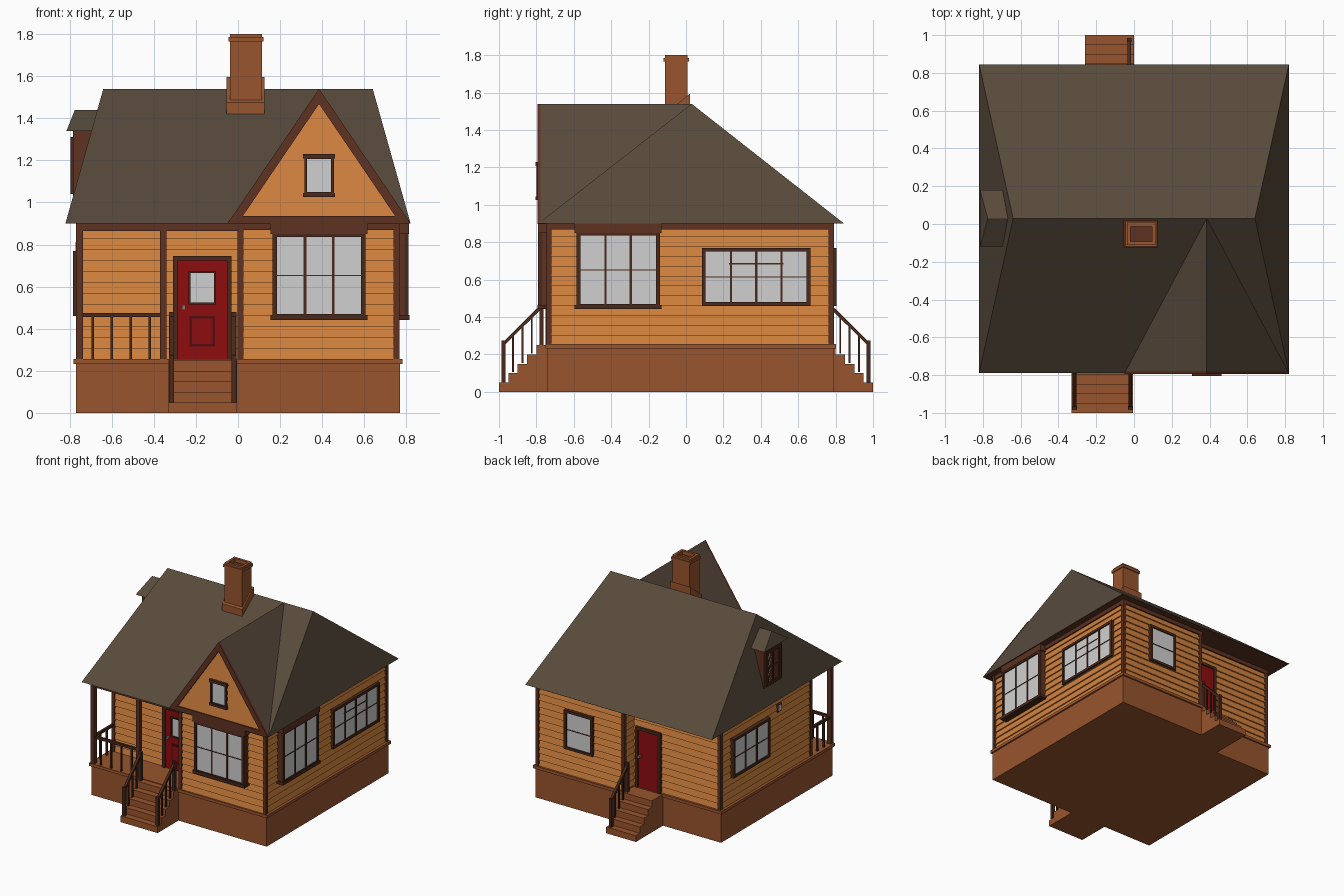
import bpy, bmesh
from mathutils import Vector

if "Cube" in bpy.data.objects:
    bpy.data.objects.remove(bpy.data.objects["Cube"])


def material(name, rgb):
    m = bpy.data.materials.new(name)
    m.diffuse_color = (*rgb, 1)
    m.use_nodes = True
    m.node_tree.nodes["Principled BSDF"].inputs["Base Color"].default_value = m.diffuse_color
    return m


SIDING = material("orange siding", (0.645, 0.223, 0.048))
BRICK = material("brick brown", (0.314, 0.089, 0.027))
TRIM = material("brown trim", (0.112, 0.032, 0.016))
DARK = material("dark wood", (0.065, 0.022, 0.011))
DOOR = material("red door paint", (0.270, 0.004, 0.005))
DEEP = material("deep red", (0.09, 0.003, 0.004))
GLASS = material("pale glass", (0.631, 0.631, 0.631))
ROOF = material("roof brown", (0.098, 0.069, 0.045))
METAL = material("grey metal", (0.25, 0.23, 0.2))


def build(name, mat, lofts):
    """One object out of solids, each a loft between two equal outlines."""
    bm = bmesh.new()
    for a, b in lofts:
        va = [bm.verts.new(p) for p in a]
        vb = [bm.verts.new(p) for p in b]
        bm.faces.new(va)
        bm.faces.new(vb[::-1])
        for i in range(len(va)):
            j = (i + 1) % len(va)
            bm.faces.new((va[i], vb[i], vb[j], va[j]))
    bmesh.ops.recalc_face_normals(bm, faces=bm.faces)
    me = bpy.data.meshes.new(name)
    bm.to_mesh(me)
    bm.free()
    me.materials.append(mat)
    ob = bpy.data.objects.new(name, me)
    bpy.context.collection.objects.link(ob)
    return ob


def box(x0, x1, y0, y1, z0, z1):
    r = [(x0, y0), (x1, y0), (x1, y1), (x0, y1)]
    return [(*p, z0) for p in r], [(*p, z1) for p in r]


def slab_x(pts, x0, x1):          # y,z profile extruded along x
    return [(x0, *p) for p in pts], [(x1, *p) for p in pts]


def slab_y(pts, y0, y1):          # x,z profile extruded along y
    return [(x, y0, z) for x, z in pts], [(x, y1, z) for x, z in pts]


def offset(poly, d):              # grow a rectilinear outline
    out = []
    for i, p in enumerate(poly):
        p, a, b = Vector(p), Vector(poly[i - 1]), Vector(poly[(i + 1) % len(poly)])
        e, f = (p - a).normalized(), (b - p).normalized()
        out.append((p.x + d * (e.y + f.y), p.y - d * (e.x + f.x)))
    return out


def layer(poly, z0, z1, d0=0, d1=0):
    return ([(*p, z0) for p in offset(poly, d0)], [(*p, z1) for p in offset(poly, d1)])


def wbox(side, plane, u0, u1, d0, d1, z0, z1):
    """Box on a wall: u runs along the wall, d points outwards."""
    s = -1 if side in "FL" else 1
    a, b = sorted((plane + s * d0, plane + s * d1))
    return box(u0, u1, a, b, z0, z1) if side in "FB" else box(a, b, u0, u1, z0, z1)


def window(name, side, plane, u0, u1, z0, z1, cols=1, rows=1, d=0.025, f=0.02):
    w = lambda *a: wbox(side, plane, *a)
    bars = [w(u0, u1, 0, d, z0, z0 + f), w(u0, u1, 0, d, z1 - f, z1),
            w(u0, u0 + f, 0, d, z0, z1), w(u1 - f, u1, 0, d, z0, z1)]
    for i in range(1, cols):
        u = u0 + f + (u1 - u0 - 2 * f) * i / cols
        bars.append(w(u - 0.006, u + 0.006, 0, d - 0.004, z0 + f, z1 - f))
    for i in range(1, rows):
        z = z0 + f + (z1 - z0 - 2 * f) * i / rows
        bars.append(w(u0 + f, u1 - f, 0, d - 0.006, z - 0.003, z + 0.003))
    build(name + "_frame", DARK, bars)
    build(name + "_glass", GLASS, [w(u0 + f, u1 - f, d - 0.016, d - 0.01, z0 + f, z1 - f)])


# foundation with its ledge
base = [(-.77, -.74), (.77, -.74), (.77, .79), (0, .79), (0, .66), (-.77, .66)]
build("foundation", BRICK, [layer(base, 0, 0.232)])
build("foundation_ledge", BRICK, [layer(base, 0.232, 0.255, 0.012, 0.012)])

# lapped siding walls
wall = [(-.75, -.48), (.01, -.48), (.01, -.73), (.75, -.73), (.75, .775),
        (.005, .775), (.005, .645), (-.75, .645)]
N, H = 12, 0.0525
build("wall_siding", SIDING, [layer(wall, .25 + i * H, .25 + (i + 1) * H, 0.012, 0.002) for i in range(N)])
build("frieze_board", TRIM, [layer(wall, 0.868, 0.902, 0.015, 0.015)])

# corner boards, porch posts and porch beams
corners = [(.754, -.732), (.754, .776), (.012, -.73), (.006, .774), (-.752, .645), (-.752, -.48)]
build("corner_boards", TRIM, [box(x - .014, x + .014, y - .014, y + .014, .25, .9) for x, y in corners])
build("porch_posts", TRIM, [box(x - .016, x + .016, -.75, -.718, .25, .9) for x in (-.753, -.355)])
build("porch_beams", TRIM, [box(-.769, .01, -.748, -.72, .865, .902), box(-.769, -.737, -.72, -.48, .865, .902)])

# porch railing
rails = [box(-.74, -.37, -.742, -.724, .455, .475), box(-.762, -.744, -.72, -.49, .455, .475)]
rails += [box(x - .006, x + .006, -.739, -.727, .25, .46) for x in (-.69, -.6, -.51, -.42)]
rails += [box(-.759, -.747, y - .006, y + .006, .25, .46) for y in (-.65, -.57)]
build("porch_railing", DARK, rails)


# steps and sloping handrails
def steps(name, s, x0, x1, y_in, rail_x):
    pts = [(s * 1.0, 0)]
    for i in range(5):
        y = 1 - .05 * i
        pts += [(s * y, .05 * (i + 1)), (s * (y - .05 if i < 4 else y_in), .05 * (i + 1))]
    pts.append((s * y_in, 0))
    build(name + "_steps", BRICK, [slab_x(pts, x0, x1)])
    for k, x in enumerate(rail_x):
        parts = []
        for y, z0, z1 in ((.975, .05, .275), (.772, .22, .48)):
            a, b = sorted((s * (y - .011), s * (y + .011)))
            parts.append(box(x - .012, x + .012, a, b, z0, z1))
        prof = [(.975, .245), (.975, .27), (.772, .47), (.772, .445)]
        parts.append(slab_x([(s * y, z) for y, z in prof], x - .01, x + .01))
        for i in range(3):
            y = .925 - .05 * i
            a, b = sorted((s * (y - .005), s * (y + .005)))
            parts.append(box(x - .005, x + .005, a, b, 1.05 - y - .02, 1.235 - y))
        build(f"{name}_handrail_{k + 1}", DARK, parts)


steps("front", -1, -.33, -.005, .73, (-.315, -.02))
steps("back", 1, -.26, 0, .65, (-.025,))

# main hipped roof and gable roof
e, r = .9, 1.54
hip = build("main_roof", ROOF, [])
gable = build("gable_roof", ROOF, [])
for ob, vs, fs in (
    (hip, [(-.82, -.79, e), (.82, -.79, e), (.82, .845, e), (-.82, .845, e), (-.64, .03, r), (.64, .03, r)],
     [(3, 2, 1, 0), (0, 1, 5, 4), (2, 3, 4, 5), (1, 2, 5), (3, 0, 4)]),
    (gable, [(-.05, -.778, e), (.82, -.778, e), (.385, -.778, r), (.385, .03, r)],
     [(0, 1, 2), (1, 3, 2), (0, 2, 3), (0, 3, 1)])):
    ob.data.from_pydata(vs, [], fs)
    ob.data.materials.append(TRIM)
    for p in ob.data.polygons:
        p.material_index = int(p.normal.z < -.5)   # soffit

# gable siding, rake boards, window
half = lambda z: .435 * (1.54 - z) / .64 - .02
rows = []
for i in range(11):
    z0, z1 = .92 + .05 * i, .97 + .05 * i
    q = lambda z, y: [(.385 - half(z), y, z), (.385 + half(z), y, z),
                      (.385 + half(z), -.77, z), (.385 - half(z), -.77, z)]
    rows.append((q(z0, -.787), q(z1, -.78)))
build("gable_siding", SIDING, rows)
rake = [(-.05, .9), (.385, 1.54), (.385, 1.468), (.022, .934), (0, .9)]
build("gable_rakes", TRIM, [slab_y(rake, -.795, -.77),
                            slab_y([(.77 - x, z) for x, z in rake], -.795, -.77),
                            slab_y([(-.02, .897), (.79, .897), (.75, .936), (.02, .936)], -.794, -.75)])
window("gable_window", "F", -.775, .315, .455, 1.035, 1.22, f=.014)
build("gable_window_caps", DARK, [wbox("F", -.775, .308, .462, 0, .03, 1.208, 1.23),
                                  wbox("F", -.775, .308, .462, 0, .03, 1.025, 1.045)])

# box bay windows on the front and right
for nm, side, pl, a, b in (("front_bay", "F", -.73, .165, .605), ("right_bay", "R", .75, -.585, -.14)):
    build(nm + "_box", TRIM, [wbox(side, pl, a, b, 0, .04, .46, .9),
                              wbox(side, pl, a - .01, b + .01, 0, .062, .85, .9)])
    window(nm + "_window", side, pl, a, b, .45, .855, 3, 2, d=.06)
    build(nm + "_sill", DARK, [wbox(side, pl, a - .01, b + .01, 0, .065, .442, .465)])

# plain windows and the vent
window("right_window", "R", .75, .085, .665, .46, .77, 4, 2, d=.03)
build("right_window_bar", DARK, [wbox("R", .75, .23, .52, 0, .024, .682, .688)])
window("back_window", "B", .775, .26, .51, .46, .77, 1, 2, d=.03)
window("left_window", "L", -.75, .06, .52, .46, .77, 3, 2, d=.035)
build("wall_vent_frame", TRIM, [wbox("L", -.75, -.105, -.055, 0, .018, .76, .82)])
build("wall_vent", GLASS, [wbox("L", -.75, -.097, -.063, .015, .022, .768, .812)])


# doors
def door(name, side, pl, u0, u1, z1):
    w = lambda *a: wbox(side, pl, *a)
    build(name + "_frame", DARK, [w(u0, u0 + .022, 0, .03, .25, z1), w(u1 - .022, u1, 0, .03, .25, z1),
                                  w(u0, u1, 0, .03, z1 - .022, z1)])
    build(name, DOOR, [w(u0 + .02, u1 - .02, 0, .02, .255, z1 - .02)])


door("front_door", "F", -.48, -.308, -.03, .745)
window("front_door_window", "F", -.49, -.235, -.105, .515, .675, d=.022, f=.01)
build("front_door_panel", DEEP, [wbox("F", -.5, -.23, -.11, 0, .005, .315, .46)])
build("front_door_panel_inset", DOOR, [wbox("F", -.5, -.218, -.122, 0, .008, .327, .448)])
build("front_door_knob", METAL, [wbox("F", -.5, -.266, -.25, 0, .02, .49, .512)])
door("back_door", "B", .645, -.245, -.025, .73)
build("back_door_knob", METAL, [wbox("B", .665, -.07, -.055, 0, .02, .49, .51)])

# dormer on the left roof slope
build("dormer_body", TRIM, [box(-.785, -.67, -.085, .145, 1.0, 1.345)])
window("dormer_window", "L", -.78, -.06, .12, 1.04, 1.31, 2, 2, d=.015, f=.02)
build("dormer_roof", ROOF, [([(-.815, -.12, 1.34), (-.66, -.12, 1.34), (-.66, .18, 1.34), (-.815, .18, 1.34)],
                             [(-.775, .028, 1.44), (-.65, .028, 1.44), (-.65, .032, 1.44), (-.775, .032, 1.44)])])

# chimney: sloped base, shaft, open cap
build("chimney_base", BRICK, [slab_x([(-.125, 1.38), (-.125, 1.475), (.022, 1.595), (.022, 1.45)], -.055, .125)])
build("chimney_shaft", BRICK, [box(-.038, .115, -.112, .008, 1.4, 1.765)])
cx0, cx1, cy0, cy1, t = -.046, .122, -.12, .016, .028
build("chimney_cap", BRICK, [box(cx0, cx1, cy0, cy0 + t, 1.765, 1.785), box(cx0, cx1, cy1 - t, cy1, 1.765, 1.785),
                             box(cx0, cx0 + t, cy0, cy1, 1.765, 1.785), box(cx1 - t, cx1, cy0, cy1, 1.765, 1.785)])
build("chimney_rim", BRICK, [box(-.038, .115, -.112, -.092, 1.76, 1.8), box(-.038, .115, -.012, .008, 1.76, 1.8),
                             box(-.038, -.018, -.112, .008, 1.76, 1.8), box(.095, .115, -.112, .008, 1.76, 1.8)])
build("chimney_flue", TRIM, [box(-.02, .097, -.094, -.01, 1.7, 1.77)])
